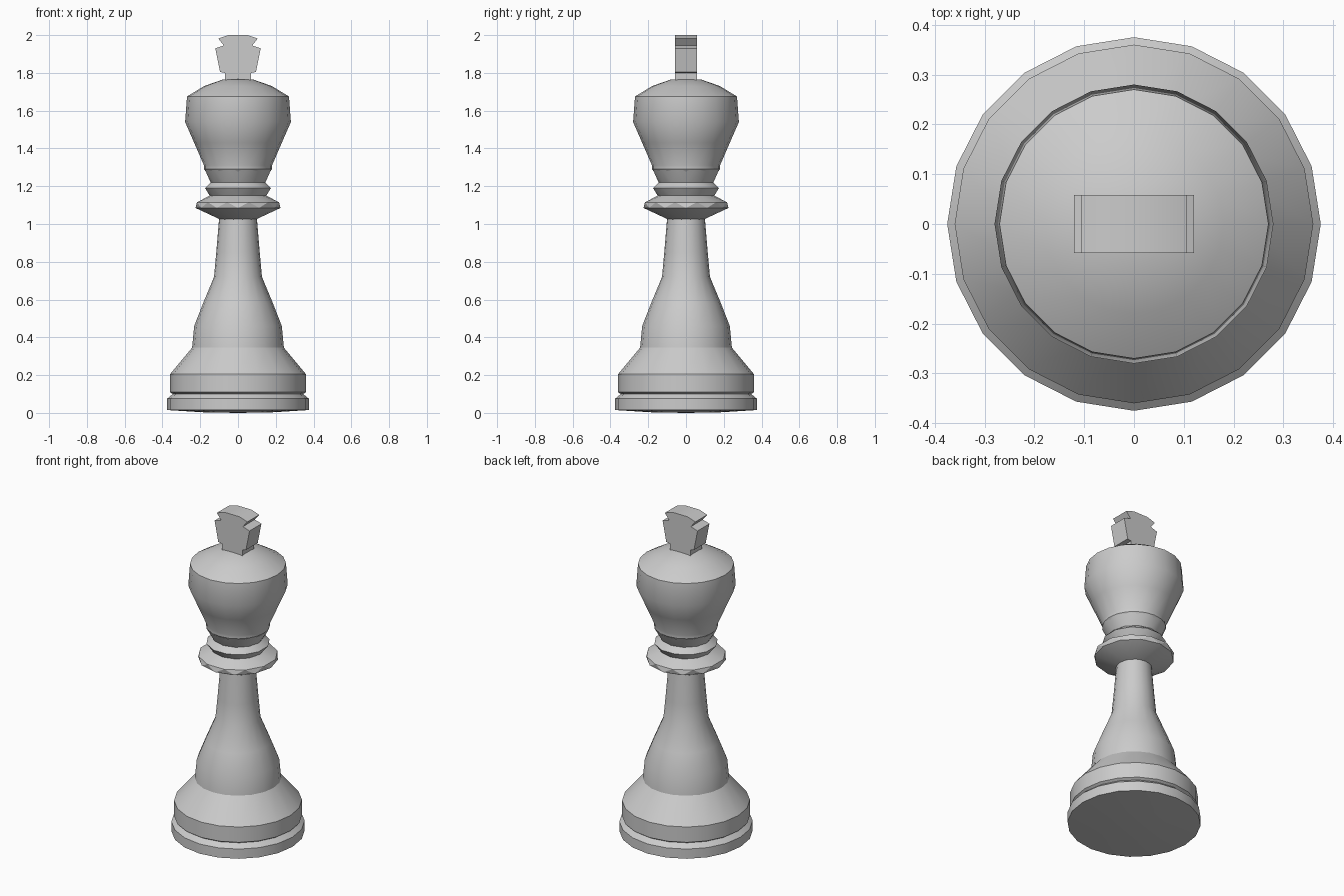
import bpy, bmesh, math

if "Cube" in bpy.data.objects:
    bpy.data.objects.remove(bpy.data.objects["Cube"])

ivory = bpy.data.materials.new("light grey")
ivory.diffuse_color = (0.6, 0.6, 0.6, 1)
ivory.use_nodes = True
ivory.node_tree.nodes["Principled BSDF"].inputs["Base Color"].default_value = ivory.diffuse_color


def finish(name, bm, angle):
    bmesh.ops.recalc_face_normals(bm, faces=bm.faces)
    me = bpy.data.meshes.new(name)
    bm.to_mesh(me)
    bm.free()
    ob = bpy.data.objects.new(name, me)
    bpy.context.collection.objects.link(ob)
    me.materials.append(ivory)
    bpy.ops.object.select_all(action='DESELECT')
    ob.select_set(True)
    bpy.context.view_layer.objects.active = ob
    bpy.ops.object.shade_smooth_by_angle(angle=math.radians(angle))
    return ob


def lathe(name, profile, sides, angle=30, twist=0.0):
    """Revolve (radius, z) points; radius 0 closes to a tip."""
    bm = bmesh.new()
    rings = []
    for k, (r, z) in enumerate(profile):
        if r == 0:
            rings.append([bm.verts.new((0, 0, z))] * sides)
        else:
            rings.append([bm.verts.new((r * math.cos(a), r * math.sin(a), z))
                          for a in (2 * math.pi * (i + twist * k) / sides for i in range(sides))])
    for lo, hi in zip(rings, rings[1:]):
        for i in range(sides):
            j = (i + 1) % sides
            quad = list(dict.fromkeys((lo[i], lo[j], hi[j], hi[i])))
            if twist and len(quad) == 4:
                bm.faces.new((quad[0], quad[1], quad[3]))
                bm.faces.new((quad[1], quad[2], quad[3]))
            else:
                bm.faces.new(quad)
    return finish(name, bm, angle)


# Stepped foot, bell and slender stem
lathe("base_and_stem", [(0, 0), (0.18, 0.003), (0.375, 0.015), (0.375, 0.075), (0.345, 0.1),
                        (0.36, 0.11), (0.36, 0.205), (0.243, 0.345), (0.232, 0.46),
                        (0.185, 0.58), (0.127, 0.72), (0.115, 0.85), (0.1, 1.03), (0, 1.03)], 20)

# Faceted collar and neck rings
lathe("collar", [(0, 1.02), (0.1, 1.025), (0.225, 1.085), (0.225, 1.115), (0.15, 1.15),
                 (0.18, 1.19), (0.145, 1.22), (0.18, 1.285), (0, 1.285)], 12, 25, 0.5)

# Goblet-shaped head with domed top
lathe("head", [(0, 1.27), (0.165, 1.27), (0.18, 1.29), (0.18, 1.31), (0.232, 1.43), (0.28, 1.54),
               (0.27, 1.675), (0.18, 1.73), (0.08, 1.765), (0, 1.77)], 20)

# Cross finial: outline in x-z extruded through y
half = [(0.07, 1.74), (0.07, 1.8), (0.095, 1.805), (0.12, 1.93), (0.075, 1.945),
        (0.105, 1.982), (0.05, 2.0)]
outline = half + [(-x, z) for x, z in reversed(half)]
bm = bmesh.new()
front = bm.faces.new([bm.verts.new((x, -0.058, z)) for x, z in outline])
ext = bmesh.ops.extrude_face_region(bm, geom=[front])
bmesh.ops.translate(bm, vec=(0, 0.116, 0),
                    verts=[v for v in ext["geom"] if isinstance(v, bmesh.types.BMVert)])
finish("cross_finial", bm, 20)
